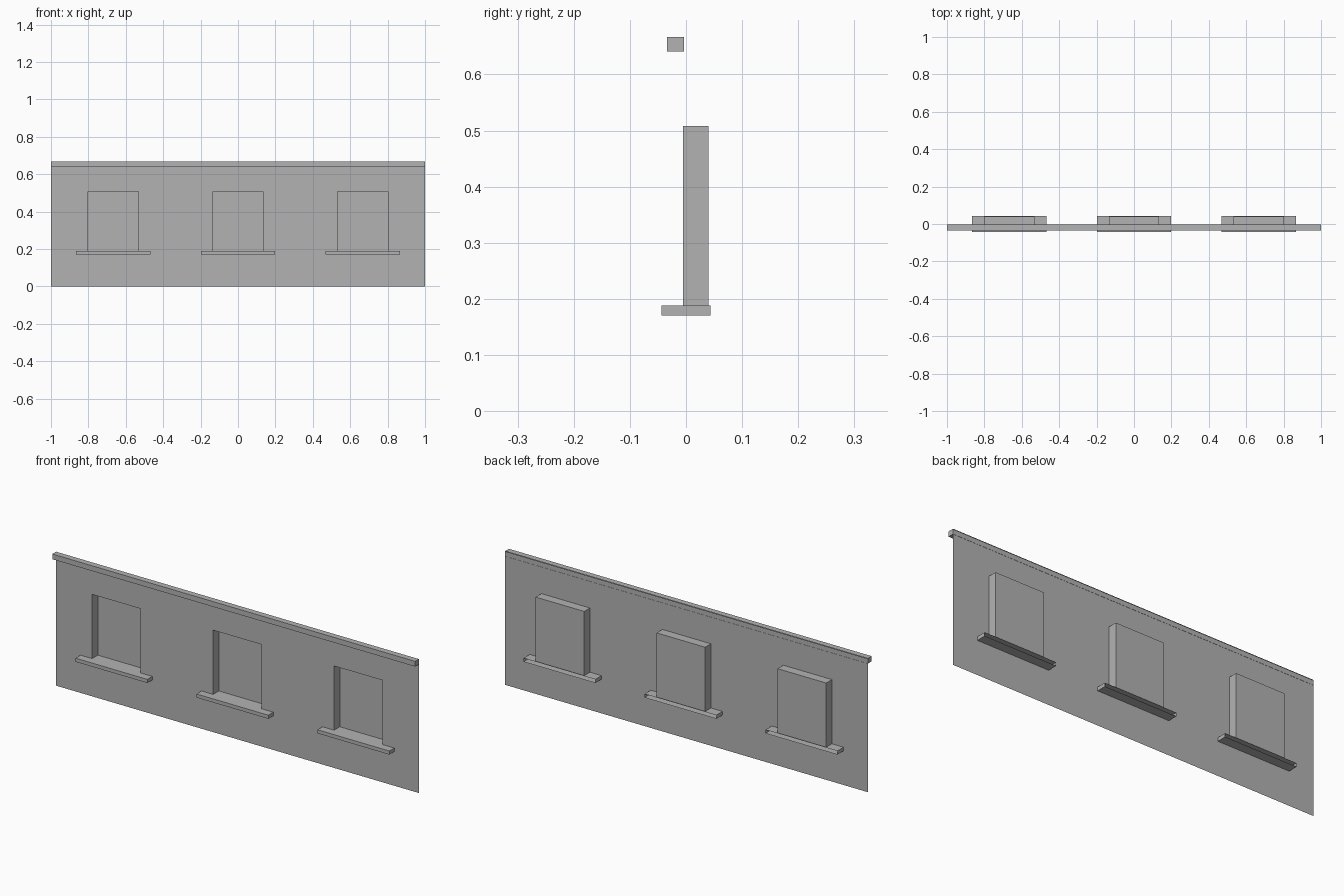
import bpy, bmesh

cube = bpy.data.objects.get("Cube")
if cube:
    bpy.data.objects.remove(cube, do_unlink=True)

# Single plaster colour
plaster = bpy.data.materials.new("grey_plaster")
plaster.use_nodes = True
GREY = (0.45, 0.45, 0.45, 1)
plaster.diffuse_color = GREY
plaster.node_tree.nodes["Principled BSDF"].inputs["Base Color"].default_value = GREY

WALL_Y, NICHE_Y = -0.005, 0.04
WALL_TOP = 0.665
SILL_TOP, HEAD = 0.188, 0.508
CENTRES = (-0.667, 0, 0.667)
HALF_WINDOW, HALF_SILL = 0.134, 0.198


def finish(bm, name):
    mesh = bpy.data.meshes.new(name)
    bm.to_mesh(mesh)
    bm.free()
    mesh.materials.append(plaster)
    obj = bpy.data.objects.new(name, mesh)
    bpy.context.collection.objects.link(obj)
    return obj


def open_back_box(name, lo, hi):
    """Box moulding without the face that sits against the wall's rear."""
    bm = bmesh.new()
    bmesh.ops.create_cube(bm, size=1)
    for v in bm.verts:
        v.co = [(a + b) / 2 + c * (b - a) for a, b, c in zip(lo, hi, v.co)]
    back = [f for f in bm.faces if f.normal.y > 0.9]
    bmesh.ops.delete(bm, geom=back, context='FACES')
    return finish(bm, name)


# Wall sheet divided around the three window openings
bm = bmesh.new()
xs = [-1] + [c + s * HALF_WINDOW for c in CENTRES for s in (-1, 1)] + [1]
zs = [0, SILL_TOP, HEAD, WALL_TOP]
grid = [[bm.verts.new((x, WALL_Y, z)) for x in xs] for z in zs]
openings = []
for r in range(len(zs) - 1):
    for c in range(len(xs) - 1):
        face = bm.faces.new((grid[r][c], grid[r][c + 1],
                             grid[r + 1][c + 1], grid[r + 1][c]))
        if r == 1 and c % 2:
            openings.append(face)

# Push each opening back into a recess whose floor is the sill
for face in openings:
    made = bmesh.ops.extrude_discrete_faces(bm, faces=[face])["faces"][0]
    for v in made.verts:
        v.co.y = NICHE_Y
bm.normal_update()
floors = [f for f in bm.faces
          if abs(f.normal.z) > 0.9 and f.calc_center_median().z < SILL_TOP + 0.01]
bmesh.ops.delete(bm, geom=floors, context='FACES')
finish(bm, "wall")

# Window sills
for label, x in zip(("right", "centre", "left"), CENTRES):
    open_back_box(label + "_window_sill",
                  (x - HALF_SILL, -0.044, 0.17), (x + HALF_SILL, 0.044, SILL_TOP))

# Cornice along the top edge
open_back_box("cornice", (-1, -0.034, 0.641), (1, -0.004, 0.667))
